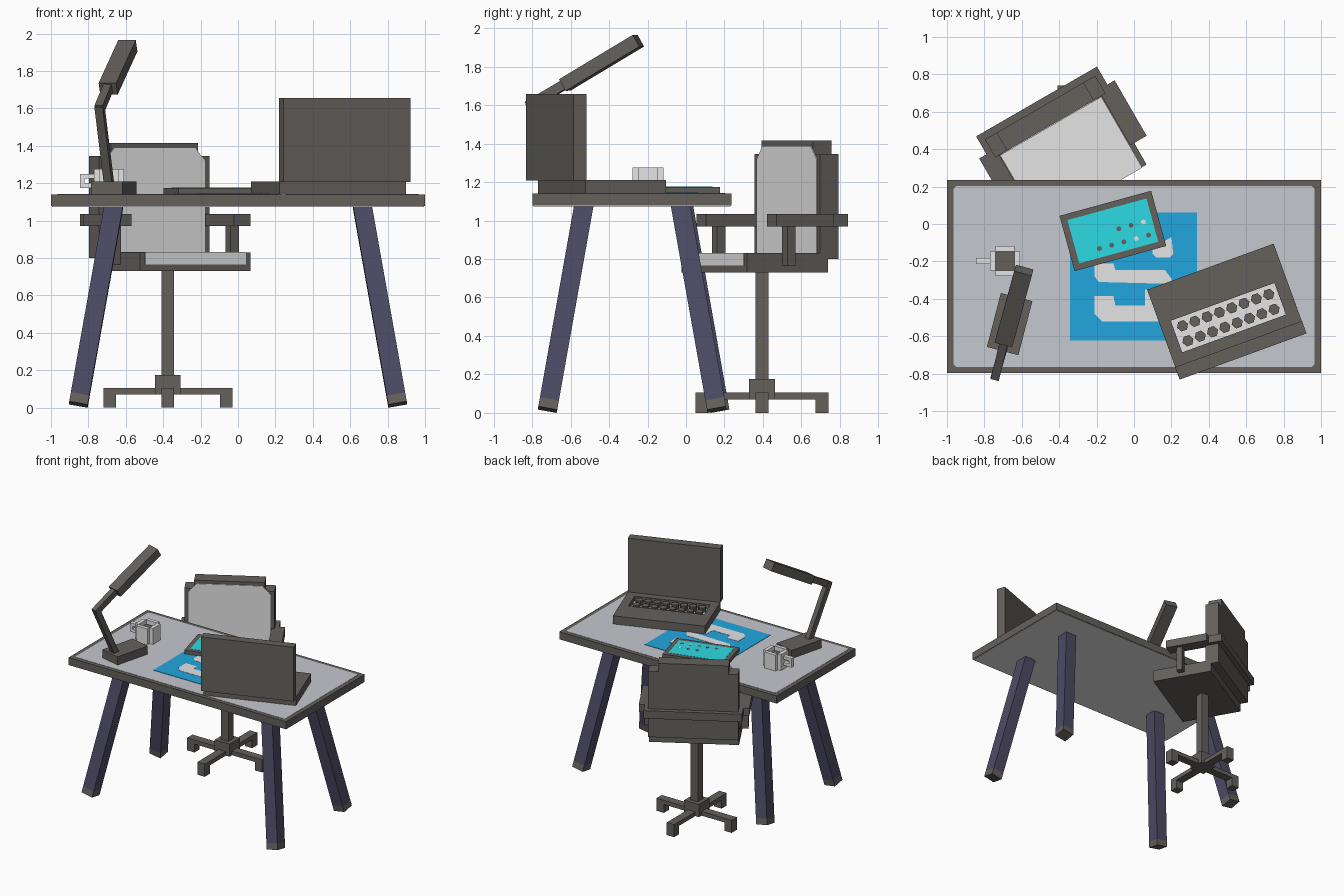
import bpy, bmesh, math
from mathutils import Matrix, Vector

if "Cube" in bpy.data.objects:
    bpy.data.objects.remove(bpy.data.objects["Cube"])


def material(name, r, g, b):
    m = bpy.data.materials.new(name)
    m.diffuse_color = (r, g, b, 1)
    m.use_nodes = True
    m.node_tree.nodes["Principled BSDF"].inputs["Base Color"].default_value = m.diffuse_color
    return m


GREY = material("warm grey", 0.128, 0.119, 0.108)
LIGHT = material("light grey", 0.78, 0.78, 0.78)
TOP = material("desk surface grey", 0.56, 0.58, 0.615)
LEG = material("leg indigo", 0.073, 0.069, 0.127)
BLUE = material("mat blue", 0.016, 0.381, 0.74)
CYAN = material("screen cyan", 0.027, 0.70, 0.77)


def finish(name, bm, mat, M):
    bm.transform(M)
    bmesh.ops.recalc_face_normals(bm, faces=bm.faces)
    me = bpy.data.meshes.new(name)
    bm.to_mesh(me)
    bm.free()
    me.materials.append(mat)
    ob = bpy.data.objects.new(name, me)
    bpy.context.collection.objects.link(ob)
    return ob


def box(name, x, y, z, mat, M=Matrix()):
    """Box from (min, max) ranges in the local frame M."""
    bm = bmesh.new()
    bmesh.ops.create_cube(bm, size=1)
    for v in bm.verts:
        v.co = [r[0] if c < 0 else r[1] for c, r in zip(v.co, (x, y, z))]
    return finish(name, bm, mat, M)


def prism(name, pts, z, mat, M=Matrix()):
    """Outline extruded from z[0] to z[1] in the local frame M."""
    bm = bmesh.new()
    f = bm.faces.new([bm.verts.new((p[0], p[1], z[0])) for p in pts])
    ext = bmesh.ops.extrude_face_region(bm, geom=[f])["geom"]
    for v in ext:
        if isinstance(v, bmesh.types.BMVert):
            v.co.z = z[1]
    return finish(name, bm, mat, M)


def hexagon(x, y, r):
    return [(x + r * math.cos(i * math.pi / 3), y + r * math.sin(i * math.pi / 3)) for i in range(6)]


def strut(name, a, b, w, t, side, mat):
    """Square-ended bar from a to b; w is measured along side."""
    a, b = Vector(a), Vector(b)
    d = (b - a).normalized()
    s = Vector(side)
    s = (s - d * s.dot(d)).normalized()
    M = Matrix((s, d.cross(s), d)).transposed().to_4x4()
    M.translation = a
    return box(name, (-w / 2, w / 2), (-t / 2, t / 2), (0, (b - a).length), mat, M)


def frame(x, y, z, deg):
    return Matrix.Translation((x, y, z)) @ Matrix.Rotation(math.radians(deg), 4, 'Z')


# Desk: frame, pale surface and pale underside
box("desk_top", (-1, 1), (-0.797, 0.236), (1.077, 1.14), GREY)
box("desk_underside", (-0.995, 0.995), (-0.792, 0.231), (1.074, 1.08), LIGHT)
sx, sy, c = 0.966, 0.484, 0.015
outline = [(-sx + c, -sy), (sx - c, -sy), (sx, -sy + c), (sx, sy - c),
           (sx - c, sy), (-sx + c, sy), (-sx, sy - c), (-sx, -sy + c)]
prism("desk_surface", outline, (1.138, 1.142), TOP, frame(0, -0.281, 0, 0))

# Splayed legs with foot caps
for sx, xn in ((-1, "left"), (1, "right")):
    for sy, yn in ((-1, "front"), (1, "back")):
        shift = 0.015 if (sx, sy) == (-1, 1) else 0
        top = Vector((sx * 0.663, -0.28 + sy * 0.25 + shift, 1.085))
        foot = Vector((sx * 0.853, -0.28 + sy * 0.44 + shift, 0.017))
        cap = foot.lerp(top, 0.045)
        strut(f"{yn}_{xn}_leg", cap, top, 0.1, 0.1, (1, 0, 0), LEG)
        strut(f"{yn}_{xn}_foot", foot, cap, 0.1, 0.1, (1, 0, 0), GREY)

# Blue mat with pale patches
box("mat", (-0.343, 0.337), (-0.623, 0.062), (1.14, 1.145), BLUE)
patches = [
    [(-0.21, -0.21), (-0.11, -0.21), (-0.1, -0.245), (0.165, -0.245), (0.205, -0.3), (0.19, -0.32), (-0.19, -0.31), (-0.21, -0.28)],
    [(-0.21, -0.385), (-0.11, -0.385), (-0.1, -0.435), (0.24, -0.435), (0.26, -0.52), (-0.17, -0.52), (-0.21, -0.48)],
    [(0.1, -0.13), (0.2, -0.07), (0.21, -0.16), (0.19, -0.18), (0.12, -0.18), (0.1, -0.16)],
    [(0.06, -0.35), (0.2, -0.35), (0.2, -0.44), (0.06, -0.44)],
]
for i, p in enumerate(patches):
    prism(f"mat_patch_{i}", p, (1.143, 1.147), LIGHT)

# Tablet
T = frame(-0.113, -0.037, 0, 15.3)
box("tablet", (-0.254, 0.254), (-0.153, 0.153), (1.14, 1.175), GREY, T)
box("tablet_screen", (-0.219, 0.219), (-0.12, 0.12), (1.173, 1.1765), CYAN, T)
for row, n in ((0, 5), (1, 3)):
    for i in range(n):
        mat = LIGHT if i == n - 2 + row else GREY
        x = 0.178 - 0.068 * (n - 1 - i) - 0.008 * row
        prism(f"tablet_dot_{row}_{i}", hexagon(x, -0.072 + row * 0.075, 0.014), (1.175, 1.178), mat, T)

# Laptop: sunken keyboard tray, keys and upright screen
L = frame(0.246, -0.829, 0, 20)
box("laptop_base", (-0.002, 0.718), (0.065, 0.509), (1.14, 1.168), GREY, L)
box("keyboard_floor", (0.06, 0.65), (0.13, 0.31), (1.166, 1.172), LIGHT, L)
box("laptop_rim_back", (-0.002, 0.718), (0.31, 0.509), (1.166, 1.21), GREY, L)
box("laptop_rim_front", (-0.002, 0.718), (0.065, 0.13), (1.166, 1.21), GREY, L)
box("laptop_rim_left", (-0.002, 0.06), (0.13, 0.31), (1.166, 1.21), GREY, L)
box("laptop_rim_right", (0.65, 0.718), (0.13, 0.31), (1.166, 1.21), GREY, L)
box("laptop_screen", (-0.003, 0.719), (-0.002, 0.069), (1.207, 1.657), GREY, L)
for row in range(2):
    for i in range(8):
        prism(f"key_{row}_{i}", hexagon(0.11 + 0.07 * i, 0.178 + 0.085 * row, 0.031), (1.17, 1.21), GREY, L)

# Mug: four walls, drink and handle
G = frame(-0.69, -0.198, 0, 0)
for i in range(4):
    R = G @ Matrix.Rotation(i * math.pi / 2, 4, 'Z')
    box(f"mug_wall_{i}", (0.05, 0.08), (-0.05, 0.05), (1.14, 1.275), LIGHT, R)
box("mug_drink", (-0.05, 0.05), (-0.05, 0.05), (1.14, 1.24), GREY, G)
box("mug_handle", (-0.155, -0.13), (-0.017, 0.017), (1.175, 1.25), LIGHT, G)
for z in (1.175, 1.225):
    box("mug_handle_bar", (-0.13, -0.08), (-0.017, 0.017), (z, z + 0.025), LIGHT, G)

# Desk lamp
side = (0.968, -0.25, 0)
box("lamp_base", (-0.087, 0.087), (-0.149, 0.149), (1.14, 1.21), GREY, frame(-0.665, -0.535, 0, -14.5))
strut("lamp_lower_arm", (-0.69, -0.63, 1.2), (-0.741, -0.81, 1.615), 0.045, 0.045, side, GREY)
strut("lamp_upper_arm", (-0.742, -0.822, 1.595), (-0.69, -0.61, 1.72), 0.045, 0.05, side, GREY)
strut("lamp_head", (-0.694, -0.63, 1.705), (-0.589, -0.2475, 1.935), 0.097, 0.07, side, GREY)

# Chair pedestal
P = frame(-0.375, 0.395, 0, 0)
box("chair_column", (-0.034, 0.034), (-0.034, 0.034), (0.1, 0.74), GREY, P)
box("chair_hub", (-0.068, 0.068), (-0.068, 0.068), (0.07, 0.175), GREY, P)
for i in range(4):
    R = P @ Matrix.Rotation(i * math.pi / 2, 4, 'Z')
    box(f"chair_spoke_{i}", (0.05, 0.3), (-0.034, 0.034), (0.07, 0.105), GREY, R)
    box(f"chair_foot_{i}", (0.278, 0.345), (-0.034, 0.034), (0, 0.105), GREY, R)

# Chair seat, backrest and armrests, turned towards the desk
C = frame(-0.372, 0.397, 0, 30)
box("seat", (-0.341, 0.341), (-0.288, 0.196), (0.73, 0.83), GREY, C)
box("seat_cushion", (-0.31, 0.31), (-0.291, 0.16), (0.765, 0.832), LIGHT, C)
box("backrest", (-0.341, 0.341), (0.15, 0.26), (0.8, 1.345), GREY, C)
box("backrest_top", (-0.268, 0.268), (0.15, 0.26), (1.34, 1.415), GREY, C)
pad = [(-0.31, 0.83), (0.31, 0.83), (0.31, 1.32), (0.28, 1.355), (0.25, 1.388),
       (-0.25, 1.388), (-0.28, 1.355), (-0.31, 1.32)]
prism("backrest_pad", pad, (-0.152, -0.145), LIGHT, C @ Matrix.Rotation(math.pi / 2, 4, 'X'))
box("armrest_back_bar", (-0.373, 0.373), (0.18, 0.298), (0.97, 1.035), GREY, C)
for s, n in ((-1, "left"), (1, "right")):
    box(f"{n}_armrest", sorted((s * 0.316, s * 0.418)), (-0.155, 0.187), (0.97, 1.035), GREY, C)
    box(f"{n}_arm_post", sorted((s * 0.338, s * 0.392)), (-0.076, -0.026), (0.765, 0.975), GREY, C)
